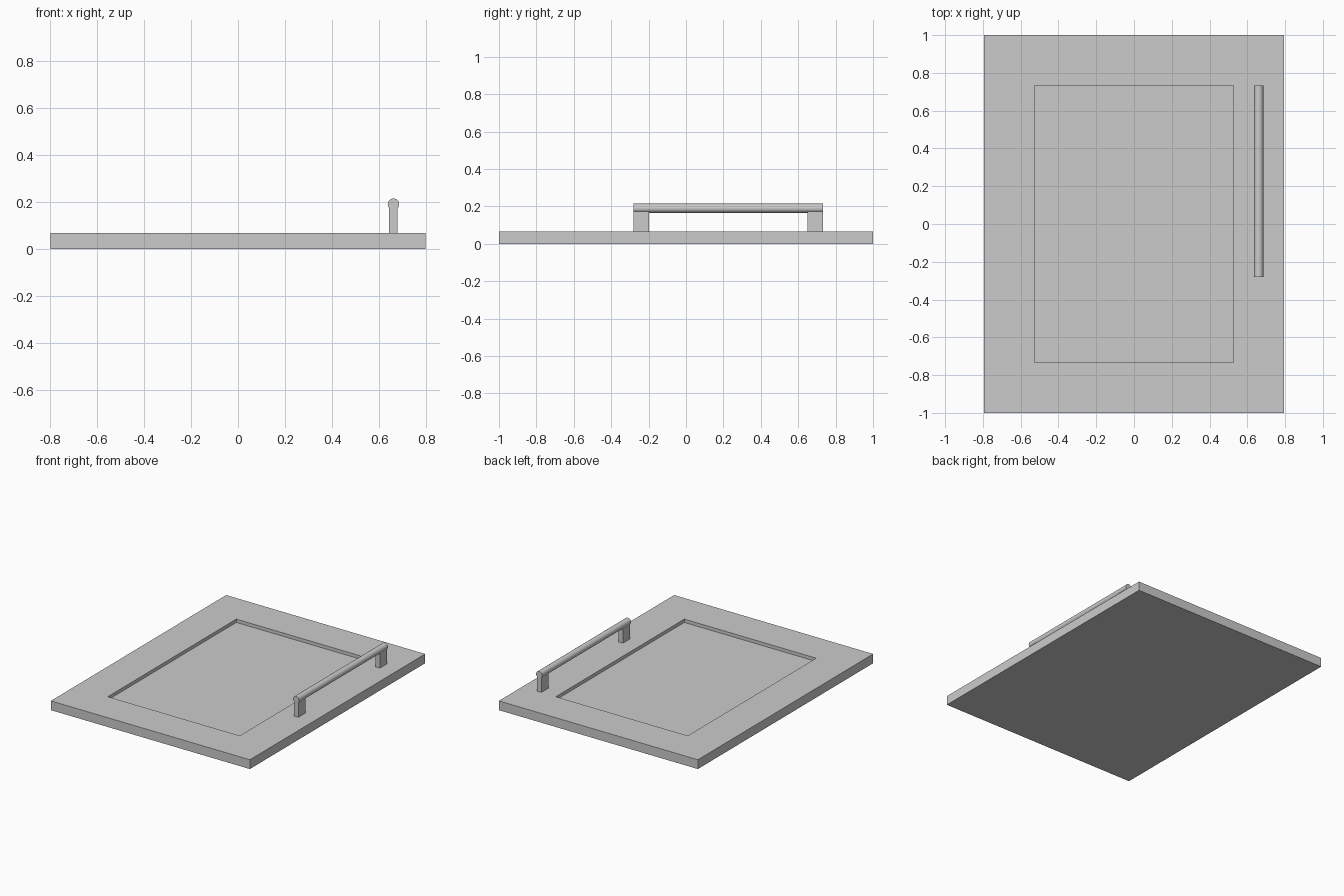
import bpy, bmesh, math
from mathutils import Vector

cube = bpy.data.objects.get("Cube")
if cube:
    bpy.data.objects.remove(cube, do_unlink=True)

grey = bpy.data.materials.new("light_grey")
grey.use_nodes = True
colour = (0.6, 0.6, 0.6, 1)
grey.diffuse_color = colour
grey.node_tree.nodes["Principled BSDF"].inputs["Base Color"].default_value = colour

HALF_X, HALF_Y, THICK = 0.795, 1.0, 0.067
PANEL_X, PANEL_Y, RECESS = 0.527, 0.733, 0.024
BAR_X, BAR_Z, BAR_R = 0.66, 0.19, 0.0245
BAR_Y0, BAR_Y1 = -0.28, 0.733
POST_W, POST_L = 0.036, 0.083


def box(name, low, high):
    low, high = Vector(low), Vector(high)
    bpy.ops.mesh.primitive_cube_add(size=1, location=(low + high) / 2)
    ob = bpy.context.object
    ob.name = name
    ob.scale = high - low
    bpy.ops.object.transform_apply(location=False, rotation=False, scale=True)
    ob.data.materials.append(grey)
    return ob


# Door slab with a sunken centre panel
door = box("door_panel", (-HALF_X, -HALF_Y, 0), (HALF_X, HALF_Y, THICK))
bm = bmesh.new()
bm.from_mesh(door.data)
top = max(bm.faces, key=lambda f: f.normal.z)
for step in range(2):
    # First pass makes the frame, second pass makes the recess walls
    bmesh.ops.inset_region(bm, faces=[top], thickness=0)
    for v in top.verts:
        v.co.x = math.copysign(PANEL_X, v.co.x)
        v.co.y = math.copysign(PANEL_Y, v.co.y)
        v.co.z -= RECESS * step
bm.to_mesh(door.data)
bm.free()

# Handle posts, flush with the ends of the bar
for name, y in (("front_handle_post", BAR_Y0), ("back_handle_post", BAR_Y1 - POST_L)):
    box(name, (BAR_X - POST_W / 2, y, THICK),
        (BAR_X + POST_W / 2, y + POST_L, BAR_Z))

# Round handle bar
bpy.ops.mesh.primitive_cylinder_add(
    vertices=24, radius=BAR_R, depth=BAR_Y1 - BAR_Y0,
    location=(BAR_X, (BAR_Y0 + BAR_Y1) / 2, BAR_Z), rotation=(math.pi / 2, 0, 0))
bar = bpy.context.object
bar.name = "handle_bar"
bar.data.materials.append(grey)
bpy.ops.object.shade_smooth_by_angle(angle=math.radians(35))
